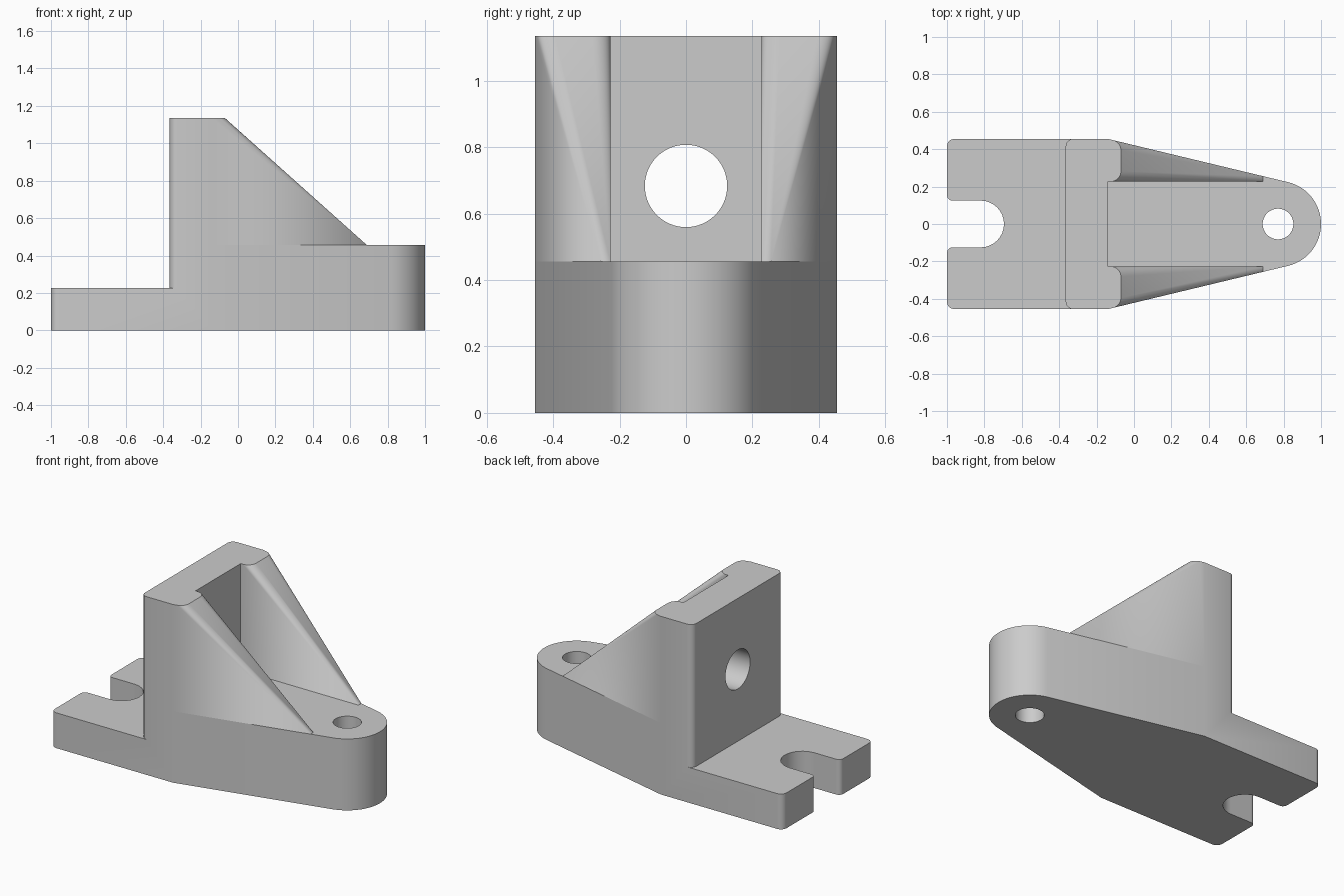
import bpy, bmesh, math
from mathutils import Vector, Matrix

cube = bpy.data.objects.get("Cube")
if cube:
    bpy.data.objects.remove(cube, do_unlink=True)

# Main sizes
HALF_W, POCKET = 0.455, 0.227
PLATE_Z, DECK_Z, TOP_Z = 0.225, 0.455, 1.135
BACK_X, BEND_X, RIM_X, TIP_X = -0.365, -0.14, -0.07, 0.69
NOSE_X, NOSE_R = 0.77, 0.23

grey = bpy.data.materials.new("plain grey")
grey.use_nodes = True
colour = (0.6, 0.6, 0.6, 1)
grey.diffuse_color = colour
grey.node_tree.nodes["Principled BSDF"].inputs["Base Color"].default_value = colour


def fillet(prev, corner, nxt, radius, steps=8):
    """Arc points replacing one corner of a 2D profile."""
    p = Vector(corner)
    u, v = (Vector(prev) - p).normalized(), (Vector(nxt) - p).normalized()
    half = u.angle(v) / 2
    centre = p + (u + v).normalized() * radius / math.sin(half)
    reach = radius / math.tan(half)
    a, b = p + u * reach - centre, p + v * reach - centre
    start = math.atan2(a.y, a.x)
    sweep = math.remainder(math.atan2(b.y, b.x) - start, math.tau)
    angles = [start + sweep * i / steps for i in range(steps + 1)]
    return [centre + radius * Vector((math.cos(t), math.sin(t))) for t in angles]


def rounded(corners):
    """Profile from (x, y, radius) corners."""
    out = []
    for i, (x, y, r) in enumerate(corners):
        prev, nxt = corners[i - 1][:2], corners[(i + 1) % len(corners)][:2]
        out += fillet(prev, (x, y), nxt, r) if r else [Vector((x, y))]
    return out


def make_object(name, bm):
    bmesh.ops.recalc_face_normals(bm, faces=bm.faces)
    mesh = bpy.data.meshes.new(name)
    bm.to_mesh(mesh)
    bm.free()
    mesh.materials.append(grey)
    ob = bpy.data.objects.new(name, mesh)
    bpy.context.collection.objects.link(ob)
    return ob


def prism(name, profile, z0, z1):
    bm = bmesh.new()
    face = bm.faces.new([bm.verts.new((p[0], p[1], z0)) for p in profile])
    new = bmesh.ops.extrude_face_region(bm, geom=[face], use_keep_orig=True)["geom"]
    bmesh.ops.translate(bm, vec=(0, 0, z1 - z0),
                        verts=[g for g in new if isinstance(g, bmesh.types.BMVert)])
    return make_object(name, bm)


def bore(name, location, radius, axis="Z"):
    bm = bmesh.new()
    turn = Matrix.Rotation(math.pi / 2, 4, "Y") if axis == "X" else Matrix()
    bmesh.ops.create_cone(bm, cap_ends=True, segments=64, radius1=radius, radius2=radius,
                          depth=1.2, matrix=Matrix.Translation(location) @ turn)
    return make_object(name, bm)


def combine(target, other, operation):
    mod = target.modifiers.new(operation.title(), "BOOLEAN")
    mod.operation, mod.solver, mod.object = operation, "EXACT", other
    bpy.context.view_layer.objects.active = target
    bpy.ops.object.modifier_apply(modifier=mod.name)
    bpy.data.objects.remove(other, do_unlink=True)


# Tapered nose: tangent lines from the bend to the end circle
reach = Vector((NOSE_X - BEND_X, -HALF_W))
tangent = math.atan2(HALF_W, BEND_X - NOSE_X) - math.acos(NOSE_R / reach.length)
nose = []
for i in range(33):
    a = -tangent + 2 * tangent * i / 32
    nose.append(Vector((NOSE_X + NOSE_R * math.cos(a), NOSE_R * math.sin(a))))
slope = (nose[-1].y - HALF_W) / (nose[-1].x - BEND_X)


def taper_y(x):
    return HALF_W + slope * (x - BEND_X)


tip_y = taper_y(TIP_X)
front = [Vector((BEND_X, -HALF_W)), Vector((TIP_X, -tip_y)), *nose,
         Vector((TIP_X, tip_y)), Vector((BEND_X, HALF_W))]

# Base plate with open slot
slot = rounded([(BACK_X, HALF_W, 0), (-1, HALF_W, 0.04), (-1, 0.125, 0.03),
                (-0.695, 0.125, 0.1249), (-0.695, -0.125, 0.1249),
                (-1, -0.125, 0.03), (-1, -HALF_W, 0.04), (BACK_X, -HALF_W, 0)])
body = prism("bracket_body", front + slot, 0, PLATE_Z)

# Thick deck and upright wall, both with rounded back edges
back = rounded([(BEND_X, HALF_W, 0), (BACK_X, HALF_W, 0.04),
                (BACK_X, -HALF_W, 0.04), (BEND_X, -HALF_W, 0)])
combine(body, prism("deck", front + back[1:-1], PLATE_Z, DECK_Z), "UNION")
combine(body, prism("upright_wall", back, DECK_Z, TOP_Z), "UNION")

# Sloping side ribs: rounded top end drawn down to a narrow tip
rim_y = taper_y(RIM_X)
mid = (RIM_X, (rim_y + POCKET) / 2)
rim = fillet((BEND_X, HALF_W), (RIM_X, rim_y), mid, 0.055)
rim += fillet(mid, (RIM_X, POCKET), (BEND_X, POCKET), 0.055)
rim += [(BEND_X, POCKET), (BEND_X, HALF_W)]
foot = [(BEND_X, POCKET), (BEND_X, HALF_W), (TIP_X, tip_y), (TIP_X, POCKET)]
for side, name in ((1, "left_rib"), (-1, "right_rib")):
    bm = bmesh.new()
    for points, z in ((rim, TOP_Z), (foot, DECK_Z)):
        for x, y in points:
            bm.verts.new((x, side * y, z))
    bmesh.ops.convex_hull(bm, input=bm.verts)
    bmesh.ops.dissolve_limit(bm, angle_limit=0.005, verts=bm.verts, edges=bm.edges)
    combine(body, make_object(name, bm), "UNION")

# Bolt hole in the nose and round hole through the wall
combine(body, bore("nose_bore", (NOSE_X, 0, 0.3), 0.082), "DIFFERENCE")
combine(body, bore("wall_bore", (BACK_X, 0, 0.683), 0.124, "X"), "DIFFERENCE")

# Clean flat areas and shade
bm = bmesh.new()
bm.from_mesh(body.data)
bmesh.ops.remove_doubles(bm, verts=bm.verts, dist=0.0005)
bmesh.ops.dissolve_limit(bm, angle_limit=0.005, verts=bm.verts, edges=bm.edges)
bm.to_mesh(body.data)
bm.free()
bpy.ops.object.select_all(action="DESELECT")
body.select_set(True)
bpy.context.view_layer.objects.active = body
bpy.ops.object.shade_smooth_by_angle(angle=math.radians(30))
